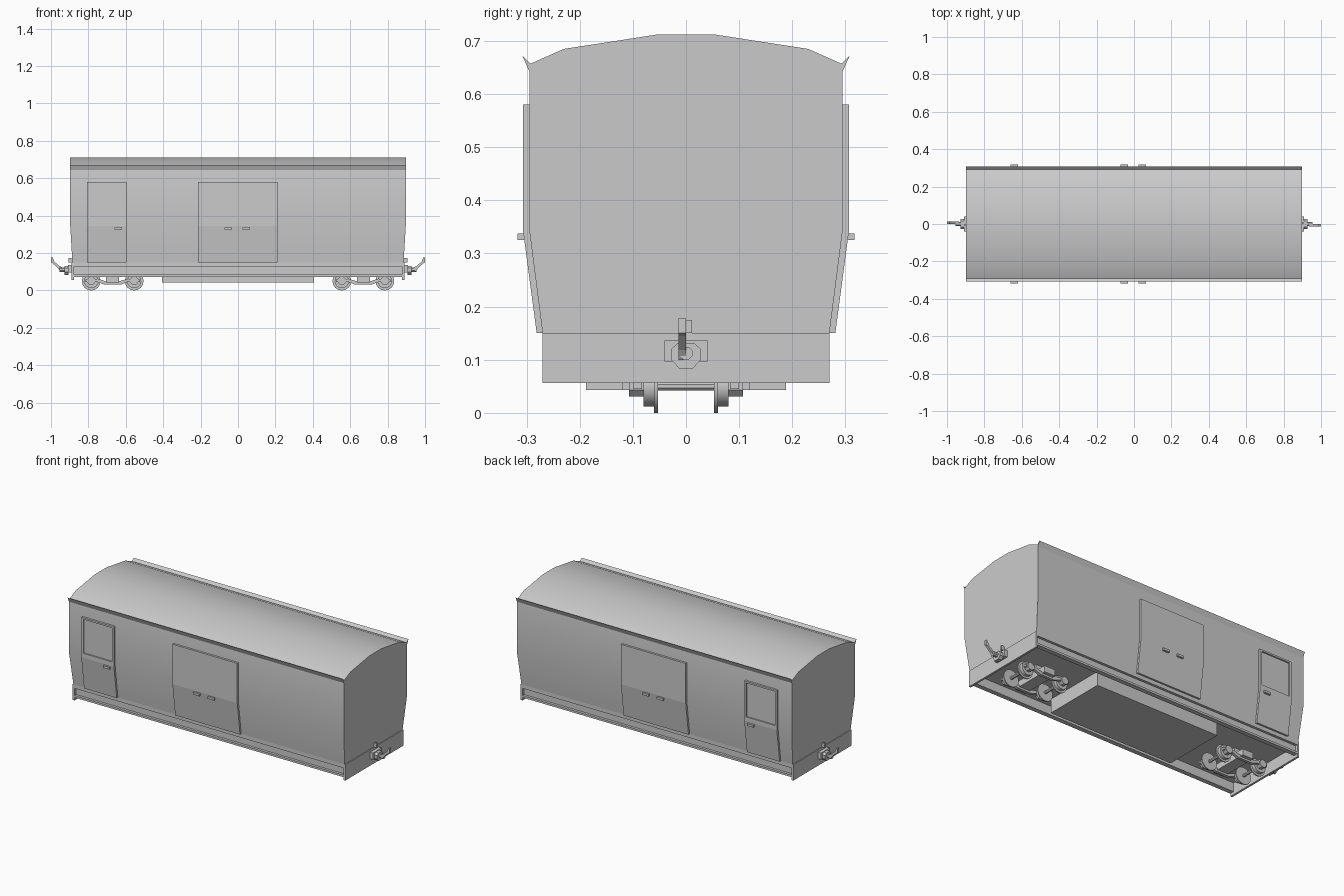
import bpy, bmesh, math
from mathutils import Matrix

if "Cube" in bpy.data.objects:
    bpy.data.objects.remove(bpy.data.objects["Cube"])

grey = bpy.data.materials.new("plain grey")
grey.diffuse_color = (0.6, 0.6, 0.6, 1)
grey.use_nodes = True
grey.node_tree.nodes["Principled BSDF"].inputs["Base Color"].default_value = grey.diffuse_color


def finish(name, bm, smooth=None):
    bmesh.ops.recalc_face_normals(bm, faces=bm.faces)
    me = bpy.data.meshes.new(name)
    bm.to_mesh(me)
    bm.free()
    ob = bpy.data.objects.new(name, me)
    bpy.context.collection.objects.link(ob)
    me.materials.append(grey)
    if smooth:
        bpy.ops.object.select_all(action='DESELECT')
        ob.select_set(True)
        bpy.context.view_layer.objects.active = ob
        bpy.ops.object.shade_smooth_by_angle(angle=math.radians(smooth))
    return ob


def prism(name, pts, a, b, axis='x', smooth=None, turn=0, flip=1):
    """Extrude a profile: (y,z) points along x, or (x,z) points along y."""
    bm = bmesh.new()
    put = (lambda p, t: (t, p[0], p[1])) if axis == 'x' else (lambda p, t: (p[0], t, p[1]))
    r0 = [bm.verts.new(put(p, a)) for p in pts]
    r1 = [bm.verts.new(put(p, b)) for p in pts]
    bm.faces.new(r0)
    bm.faces.new(r1[::-1])
    n = len(pts)
    for i in range(n):
        bm.faces.new((r0[i], r0[(i + 1) % n], r1[(i + 1) % n], r1[i]))
    for v in bm.verts:
        v.co.y *= flip
    bm.transform(Matrix.Rotation(turn, 4, 'Z'))
    return finish(name, bm, smooth)


def box(name, x0, x1, y0, y1, z0, z1, turn=0, flip=1):
    return prism(name, [(y0, z0), (y1, z0), (y1, z1), (y0, z1)], x0, x1, turn=turn, flip=flip)


def ring(u, z, r, n, offset=0.5):
    return [(u + r * math.cos((i + offset) * math.tau / n),
             z + r * math.sin((i + offset) * math.tau / n)) for i in range(n)]


# body shell with arched roof; the ends lean in below the waist
half = [(0.27, 0.15), (0.295, 0.345), (0.295, 0.645), (0.293, 0.657), (0.23, 0.685), (0.055, 0.712)]
body = prism("body", half + [(-y, z) for y, z in half[::-1]], -0.897, 0.897)
for v in body.data.vertices:
    if v.co.z < 0.16:
        v.co.x *= 0.987
bpy.context.view_layer.objects.active = body
body.select_set(True)
bpy.ops.object.shade_smooth_by_angle(angle=math.radians(50))


def skin(z):
    """Outer door surface at height z."""
    return 0.307 if z > 0.345 else 0.281 + (z - 0.15) / 0.195 * 0.026


def door(name, x0, x1, z0, z1, side):
    zs = [z0] + ([0.345] if z0 < 0.345 < z1 else []) + [z1]
    outer = [(skin(z), z) for z in zs]
    inner = [(skin(z) - 0.02, z) for z in zs[::-1]]
    prism(name, outer + inner, x0, x1, flip=side)


for s in (-1, 1):
    # rain gutter
    prism("gutter", [(0.295, 0.643), (0.308, 0.672), (0.292, 0.657)], -0.897, 0.897, flip=s)
    # double loading door
    door("loading_door", -0.213, 0.21, 0.15, 0.58, s)
    # guard door with a recessed window
    door("guard_door_panel", -0.808, -0.595, 0.15, 0.37, s)
    door("guard_door_stile", -0.808, -0.795, 0.37, 0.58, s)
    door("guard_door_stile", -0.607, -0.595, 0.37, 0.58, s)
    door("guard_door_rail", -0.795, -0.607, 0.57, 0.58, s)
    box("window_pane", -0.795, -0.607, 0.29, 0.299, 0.37, 0.57, flip=s)
    # handles
    for x in (-0.64, -0.051, 0.044):
        box("door_handle", x - 0.02, x + 0.02, 0.295, 0.317, 0.325, 0.338, flip=s)
    # channel-shaped sole bar
    prism("sole_bar", [(0.27, 0.15), (0.27, 0.127), (0.255, 0.127), (0.255, 0.085), (0.27, 0.085),
                       (0.27, 0.073), (0.243, 0.073), (0.243, 0.15)], -0.885, 0.885, flip=s)

# underframe
box("floor", -0.885, 0.885, -0.25, 0.25, 0.125, 0.15)
box("equipment_box", -0.405, 0.405, -0.188, 0.188, 0.043, 0.126)

for turn in (0, math.pi):
    # headstock and coupler at each end
    box("headstock", 0.878, 0.89, -0.27, 0.27, 0.056, 0.15, turn)
    box("coupler_mount", 0.885, 0.91, -0.04, 0.04, 0.097, 0.136, turn)
    prism("coupler_head", [(-0.028, 0.1), (-0.013, 0.084), (0.013, 0.084), (0.028, 0.1),
                           (0.028, 0.12), (0.015, 0.132), (-0.015, 0.132), (-0.028, 0.12)],
          0.905, 0.928, turn=turn)
    prism("coupler_shaft", ring(0, 0.112, 0.013, 8), 0.92, 0.955, turn=turn)
    prism("coupler_hook", [(0.935, 0.122), (0.95, 0.1), (0.962, 0.118), (0.99, 0.145), (1.0, 0.15),
                           (1.0, 0.178), (0.99, 0.175), (0.982, 0.155), (0.955, 0.13)],
          -0.014, 0.0, 'y', turn=turn)
    box("coupler_lug", 0.88, 0.905, 0.0, 0.011, 0.15, 0.175, turn)

    # four-wheel bogie
    cx = 0.67
    box("bolster", cx - 0.035, cx + 0.035, -0.12, 0.12, 0.043, 0.08, turn)
    box("pivot", cx - 0.025, cx + 0.025, -0.04, 0.04, 0.07, 0.127, turn)
    for dx in (-0.115, 0.115):
        prism("axle", ring(cx + dx, 0.05, 0.009, 8), -0.1, 0.1, 'y', turn=turn)
    for s in (-1, 1):
        prism("bogie_side_frame", [(cx - 0.145, 0.045), (cx - 0.08, 0.045), (cx - 0.045, 0.032),
                                   (cx + 0.045, 0.032), (cx + 0.08, 0.045), (cx + 0.145, 0.045),
                                   (cx + 0.145, 0.06), (cx + 0.08, 0.063), (cx + 0.045, 0.052),
                                   (cx - 0.045, 0.052), (cx - 0.08, 0.063), (cx - 0.145, 0.06)],
              0.083, 0.1, 'y', turn=turn, flip=s)
        for dx in (-0.115, 0.115):
            prism("wheel_flange", ring(cx + dx, 0.05, 0.05, 16, 0), 0.053, 0.06, 'y', 30, turn, s)
            prism("wheel_tread", ring(cx + dx, 0.05, 0.038, 16, 0), 0.06, 0.08, 'y', 30, turn, s)
            prism("axle_box", ring(cx + dx, 0.052, 0.023, 8), 0.08, 0.107, 'y', None, turn, s)
